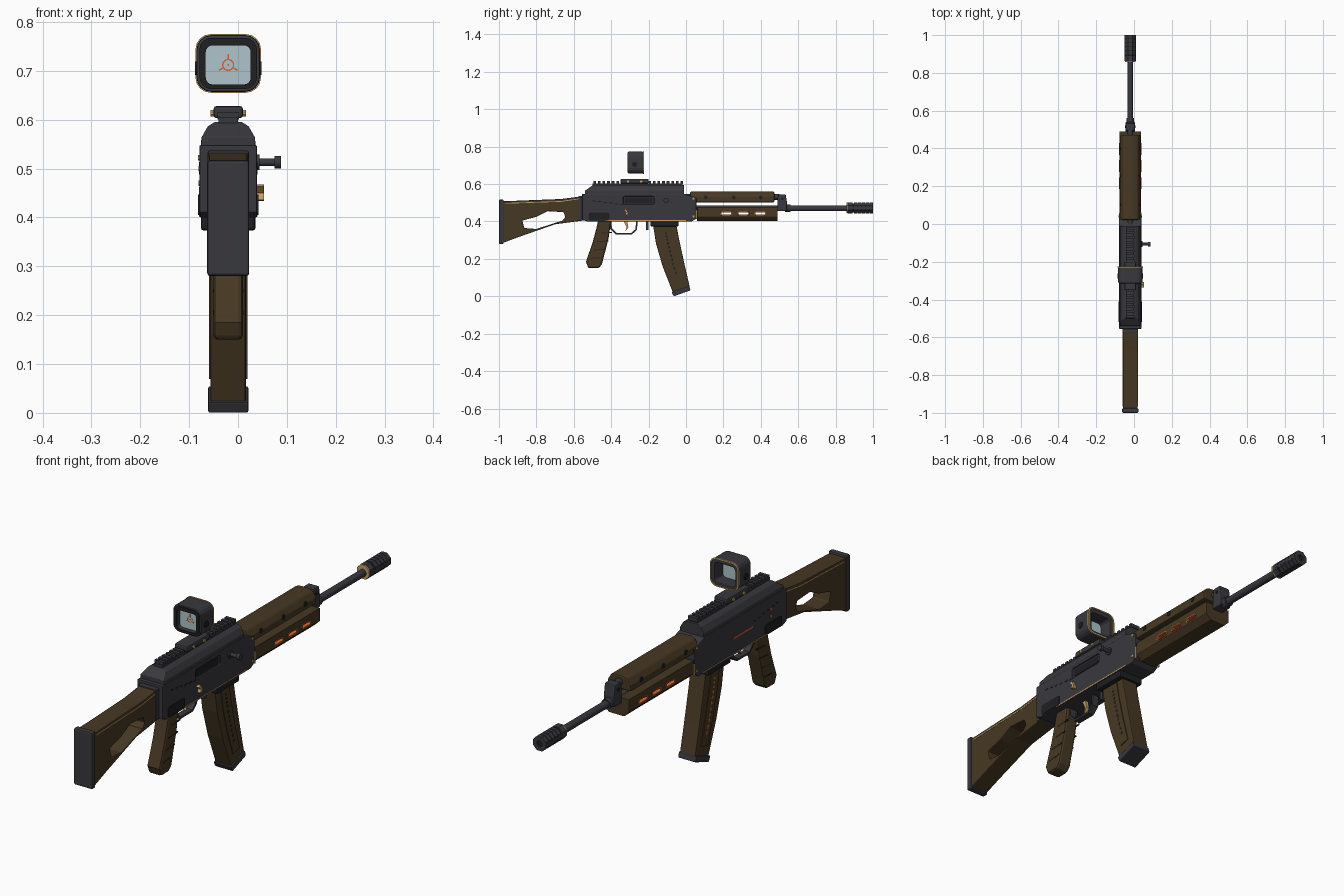
import bpy, bmesh, math
from mathutils import Vector

if "Cube" in bpy.data.objects:
    bpy.data.objects.remove(bpy.data.objects["Cube"], do_unlink=True)

C = -0.02  # centre plane of the body


def material(name, rgb):
    m = bpy.data.materials.new(name)
    m.use_nodes = True
    m.diffuse_color = (*rgb, 1)
    m.node_tree.nodes["Principled BSDF"].inputs["Base Color"].default_value = (*rgb, 1)
    return m


METAL = material("gunmetal grey", (0.04, 0.04, 0.048))
BLACK = material("dark steel", (0.014, 0.014, 0.017))
BROWN = material("brown furniture", (0.062, 0.04, 0.017))
DARK = material("dark brown", (0.03, 0.019, 0.009))
GOLD = material("brass", (0.55, 0.35, 0.13))
ORANGE = material("orange", (0.65, 0.13, 0.03))
GLASS = material("pale blue glass", (0.43, 0.56, 0.6))


def finish(name, bm, mat, bevel):
    bmesh.ops.recalc_face_normals(bm, faces=bm.faces)
    me = bpy.data.meshes.new(name)
    bm.to_mesh(me)
    bm.free()
    me.materials.append(mat)
    ob = bpy.data.objects.new(name, me)
    bpy.context.collection.objects.link(ob)
    if bevel:
        b = ob.modifiers.new("edge", 'BEVEL')
        b.width, b.segments, b.limit_method = bevel, 2, 'ANGLE'
        b.angle_limit = math.radians(40)
    return ob


def place(axis, p, d):
    # x prisms take (y, z) profiles, y prisms take (x, z); x is from the centre plane
    return Vector((C + d, p[0], p[1])) if axis == 'X' else Vector((C + p[0], d, p[1]))


def prism(name, axis, pts, a, b, mat, bevel=0):
    bm = bmesh.new()
    lo = [bm.verts.new(place(axis, p, a)) for p in pts]
    hi = [bm.verts.new(place(axis, p, b)) for p in pts]
    bm.faces.new(lo)
    bm.faces.new(hi)
    for i in range(len(pts)):
        j = (i + 1) % len(pts)
        bm.faces.new((lo[i], lo[j], hi[j], hi[i]))
    return finish(name, bm, mat, bevel)


def ring(name, axis, outer, inner, a, b, mat, bevel=0):
    bm = bmesh.new()
    loops = [[bm.verts.new(place(axis, p, d)) for p in pts]
             for pts, d in ((outer, a), (outer, b), (inner, b), (inner, a))]
    n = len(outer)
    for k in range(4):
        u, v = loops[k], loops[(k + 1) % 4]
        for i in range(n):
            j = (i + 1) % n
            bm.faces.new((u[i], u[j], v[j], v[i]))
    return finish(name, bm, mat, bevel)


def rect(a0, a1, b0, b1):
    return [(a0, b0), (a1, b0), (a1, b1), (a0, b1)]


def rounded(ca, cb, w, h, r, n=4):
    pts = []
    for k, (sa, sb) in enumerate(((1, 1), (-1, 1), (-1, -1), (1, -1))):
        for i in range(n + 1):
            t = math.pi / 2 * (k + i / n)
            pts.append((ca + sa * (w / 2 - r) + r * math.cos(t), cb + sb * (h / 2 - r) + r * math.sin(t)))
    return pts


def circle(a, b, r, n=16):
    return [(a + r * math.cos(2 * math.pi * (i + .5) / n), b + r * math.sin(2 * math.pi * (i + .5) / n)) for i in range(n)]


def smooth(ob):
    bpy.ops.object.select_all(action='DESELECT')
    ob.select_set(True)
    bpy.context.view_layer.objects.active = ob
    bpy.ops.object.shade_smooth_by_angle(angle=math.radians(35))


def cut(ob, cutter):
    m = ob.modifiers.new("cut", 'BOOLEAN')
    m.object, m.operation, m.solver = cutter, 'DIFFERENCE', 'EXACT'
    bpy.context.view_layer.objects.active = ob
    bpy.ops.object.modifier_move_to_index(modifier=m.name, index=0)
    bpy.ops.object.modifier_apply(modifier=m.name)
    bpy.data.objects.remove(cutter, do_unlink=True)


def both_sides(name, pts, x, t, mat):
    for side, s in (("left", 1), ("right", -1)):
        prism(f"{name}_{side}", 'X', pts, s * (x - .004), s * (x + t), mat)


# Stock with through opening
stock = prism("stock", 'X', [(-.98, .285), (-.9, .315), (-.7, .385), (-.55, .405), (-.55, .535),
                             (-.67, .52), (-.98, .508)], -.039, .039, BROWN, .008)
cut(stock, prism("stock_cutter", 'X', [(-.875, .405), (-.865, .365), (-.8, .36), (-.66, .405), (-.645, .425),
                                       (-.655, .45), (-.74, .455), (-.8, .425)], -.1, .1, DARK))
both_sides("stock_trim", [(-.965, .495), (-.67, .505), (-.57, .519), (-.57, .523), (-.67, .509), (-.965, .499)], .039, .001, GOLD)
prism("butt_plate", 'X', rect(-1, -.975, .28, .517), -.043, .043, METAL, .006)
prism("stock_collar", 'X', rect(-.575, -.54, .405, .537), -.042, .042, METAL, .004)

# Receiver and top cover
receiver = prism("receiver", 'X', [(-.555, .41), (-.53, .4), (.03, .4), (.055, .415), (.055, .525),
                                   (.03, .535), (-.01, .548), (-.555, .548)], -.059, .059, METAL, .005)
cut(receiver, prism("port_cutter", 'X', rounded(-.253, .513, .165, .042, .008), .053, .1, BLACK))
prism("ejection_port", 'X', rounded(-.253, .513, .15, .03, .006), .05, .055, BLACK)
cover = prism("top_cover", 'Y', [(-.056, .54), (.056, .54), (.055, .563), (.042, .586), (.028, .595),
                                 (-.028, .595), (-.042, .586), (-.055, .563)], -.54, -.01, METAL, .006)
cut(cover, prism("slope_cutter", 'X', [(-.6, .5), (-.56, .55), (-.49, .6), (-.49, .7), (-.6, .7)], -.1, .1, METAL))
both_sides("lower_panel", rounded(-.465, .426, .11, .042, .01), .059, .003, BLACK)
both_sides("receiver_trim", rect(-.43, .0, .402, .407), .058, .002, GOLD)
both_sides("front_trim", rect(.053, .06, .412, .462), .058, .002, GOLD)
for z in (.427, .522):
    both_sides("rivet", circle(.04, z, .006, 8), .059, .003, GOLD)
for i in range(6):
    both_sides("side_mark", rect(-.5 + i * .03, -.483 + i * .03, .508 - i * .004, .513 - i * .004), .059, .001, BLACK)

# Selector, bolt handle and left side markings
prism("selector", 'X', [(-.335, .463), (-.32, .467), (-.308, .445), (-.312, .434), (-.325, .436), (-.32, .45)], .058, .073, GOLD)
for name, r, a, b in (("bolt_base", .016, .055, .064), ("bolt_handle", .008, .06, .1), ("bolt_knob", .013, .095, .108)):
    smooth(prism(name, 'X', circle(-.107, .513, r), a, b, METAL))
prism("left_mark", 'X', rect(-.33, -.2, .468, .475), -.0605, -.057, ORANGE)
for z in (.47, .5):
    prism("left_dot", 'X', circle(-.45, z, .006, 8), -.0605, -.057, ORANGE)

# Toothed rail
prism("rail_base", 'X', rect(-.5, -.02, .59, .604), -.02, .02, METAL)
for i in range(20):
    y = -.495 + i * .0245
    prism("rail_tooth", 'X', rect(y, y + .014, .6, .616), -.022, .022, METAL)

# Sight mount and floating sight frame
prism("sight_mount", 'X', rect(-.35, -.2, .603, .628), -.03, .03, METAL, .006)
for y in (-.31, -.24):
    prism("mount_screw", 'X', circle(y, .613, .007, 8), -.036, .036, GOLD)
frame = ring("sight_frame", 'Y', rounded(0, .715, .13, .116, .03), rounded(0, .712, .094, .082, .014), -.31, -.228, METAL, .004)
ring("sight_front_rim", 'Y', rounded(0, .715, .118, .105, .025), rounded(0, .712, .092, .08, .014), -.314, -.306, BLACK)
ring("sight_trim", 'Y', rounded(0, .715, .134, .12, .031), rounded(0, .715, .124, .11, .026), -.229, -.225, GOLD)
prism("sight_glass", 'Y', rounded(0, .712, .097, .085, .014), -.29, -.284, GLASS)
for s in (-1, 1):
    prism("sight_button", 'X', circle(-.275, .705, .014, 12), s * .062, s * .068, BLACK)
ring("reticle_ring", 'Y', circle(0, .712, .0125), circle(0, .712, .0098), -.291, -.289, ORANGE)
prism("reticle_dot", 'Y', circle(0, .712, .002, 8), -.291, -.289, ORANGE)
for deg in (90, 210, 330):
    u = Vector((math.cos(math.radians(deg)), math.sin(math.radians(deg))))
    v, o = Vector((-u.y, u.x)) * .0015, Vector((0, .712))
    prism("reticle_mark", 'Y', [o + u * .012 - v, o + u * .022 - v, o + u * .022 + v, o + u * .012 + v], -.291, -.289, ORANGE)

# Handguards
prism("upper_handguard", 'Y', [(-.054, .502), (.054, .502), (.054, .53), (.038, .555), (.02, .56),
                               (-.02, .56), (-.038, .555), (-.054, .53)], .022, .472, BROWN, .006)
lower = prism("lower_handguard", 'Y', [(-.035, .402), (.035, .402), (.058, .425), (.058, .478),
                                       (-.058, .478), (-.058, .425)], .06, .49, BROWN, .006)
for y in (.215, .307, .397):
    slot = rounded(y, .443, .062, .02, .0095)
    cut(lower, prism("slot_cutter", 'X', slot, -.1, .1, DARK))
    ring("slot_liner", 'X', slot, rounded(y, .443, .053, .012, .0055), -.059, .059, ORANGE)
for y in (.105, .255, .4):
    both_sides("vent_hole", circle(y, .528, .01, 10), .054, .002, BLACK)

# Barrel, gas tube, front sight block and muzzle brake
for name, z, r, a, b in (("barrel", .47, .0155, .04, .87), ("gas_tube", .531, .016, -.01, .5), ("barrel_collar", .47, .021, .53, .56)):
    smooth(prism(name, 'Y', circle(0, z, r), a, b, METAL))
prism("front_sight_block", 'X', [(.488, .455), (.54, .455), (.54, .5), (.533, .545), (.495, .545), (.488, .52)], -.025, .025, METAL, .005)
both_sides("front_sight_pin", circle(.514, .522, .007, 8), .025, .003, BLACK)
prism("brake_core", 'Y', circle(0, .473, .026, 8), .865, .995, BLACK)
ring("brake_trim", 'Y', circle(0, .473, .031, 8), circle(0, .473, .01, 8), .857, .863, GOLD)
prism("brake_base", 'Y', circle(0, .473, .032, 8), .863, .89, METAL)
for i in range(5):
    y = .898 + i * .021
    ring("brake_baffle", 'Y', circle(0, .473, .032, 8), circle(0, .473, .013, 8), y, min(y + .018, 1), METAL)
both_sides("brake_rib", rect(.88, 1, .468, .478), .029, .001, METAL)

# Pistol grip with grooves
prism("pistol_grip", 'X', [(-.47, .405), (-.4, .405), (-.415, .305), (-.45, .17), (-.468, .15), (-.522, .15),
                           (-.535, .185), (-.5, .285), (-.48, .36)], -.03, .03, BROWN, .009)
for i in range(4):
    y, z = -.5 + i * .018, .2 + i * .045
    both_sides("grip_groove", [(y - .01, z), (y + .05, z + .004), (y + .05, z + .009), (y - .01, z + .005)], .03, .001, DARK)

# Trigger and guard
outer = [(-.41, .405), (-.405, .36), (-.375, .33), (-.29, .33), (-.262, .355), (-.258, .405)]
inner = [(-.4, .405), (-.396, .363), (-.371, .338), (-.294, .338), (-.27, .359), (-.267, .405)]
prism("trigger_guard", 'X', outer + inner[::-1], -.014, .014, METAL)
prism("trigger", 'X', [(-.335, .405), (-.315, .405), (-.308, .37), (-.325, .345), (-.318, .37)], -.007, .007, GOLD)

# Magazine well and curved magazine
prism("magazine_well", 'X', rect(-.19, -.04, .373, .41), -.056, .056, BLACK, .006)
prism("magazine_catch", 'X', rect(-.215, -.2, .355, .405), -.015, .015, METAL)
rear = [Vector(p) for p in ((-.177, .385), (-.16, .28), (-.125, .16), (-.07, .02))]
front = [Vector(p) for p in ((-.053, .39), (-.037, .305), (-.01, .18), (.02, .05))]


def mag(u, t):
    i = min(int(u * 3), 2)
    f = u * 3 - i
    return rear[i].lerp(rear[i + 1], f).lerp(front[i].lerp(front[i + 1], f), t)


def mag_strip(t0, t1, u0=0, u1=1, n=6):
    us = [u0 + (u1 - u0) * i / n for i in range(n + 1)]
    return [mag(u, t0) for u in us] + [mag(u, t1) for u in reversed(us)]


prism("magazine", 'X', mag_strip(0, 1), -.036, .036, BROWN, .004)
both_sides("magazine_rib", mag_strip(.28, .72, .08, .9), .036, .003, BROWN)
for i in range(11):
    dash = mag_strip(.46, .54, .16 + i * .06, .195 + i * .06, 1)
    prism("magazine_dash_left", 'X', dash, .036, .0395, BLACK)
    prism("magazine_dash_right", 'X', dash, -.0395, -.036, ORANGE)
prism("magazine_base", 'X', [(-.077, .022), (-.065, 0), (.024, .032), (.018, .055)], -.041, .041, METAL, .003)
